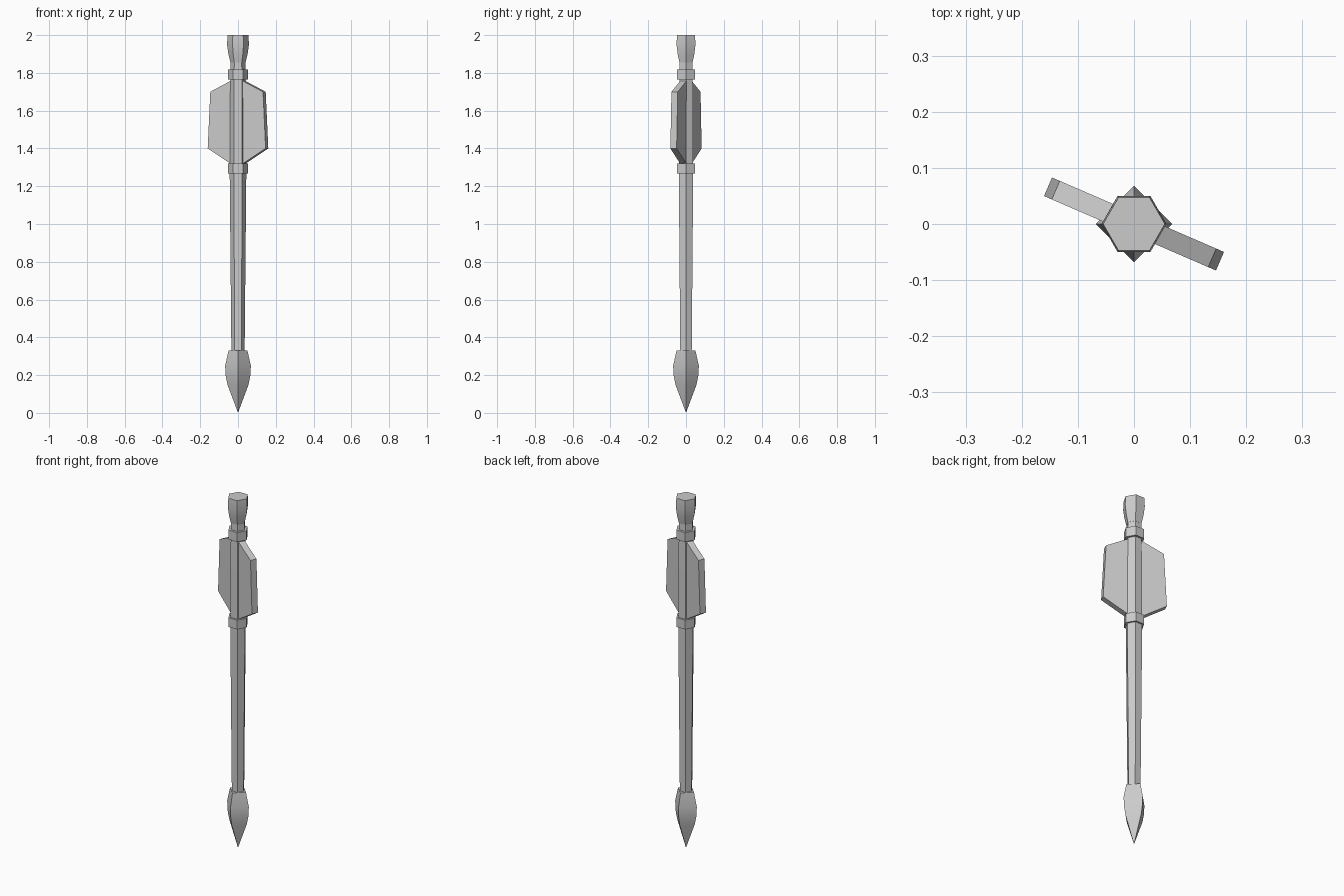
import bpy, bmesh, math

if "Cube" in bpy.data.objects:
    bpy.data.objects.remove(bpy.data.objects["Cube"])

grey = bpy.data.materials.new("plain grey")
grey.diffuse_color = (0.6, 0.6, 0.6, 1)
grey.use_nodes = True
grey.node_tree.nodes["Principled BSDF"].inputs["Base Color"].default_value = grey.diffuse_color


def finish(name, bm, smooth=False):
    bmesh.ops.recalc_face_normals(bm, faces=bm.faces[:])
    me = bpy.data.meshes.new(name)
    bm.to_mesh(me)
    bm.free()
    me.materials.append(grey)
    ob = bpy.data.objects.new(name, me)
    bpy.context.collection.objects.link(ob)
    if smooth:
        bpy.ops.object.select_all(action='DESELECT')
        ob.select_set(True)
        bpy.context.view_layer.objects.active = ob
        bpy.ops.object.shade_smooth_by_angle(angle=math.radians(40))
    return ob


def turned(name, sides, profile, smooth=False):
    """Faceted column from (radius, z) pairs; radius 0 makes a point."""
    bm = bmesh.new()
    rings = []
    for r, z in profile:
        if r == 0:
            rings.append([bm.verts.new((0, 0, z))] * sides)
        else:
            rings.append([bm.verts.new((r * math.cos(2 * math.pi * i / sides),
                                        r * math.sin(2 * math.pi * i / sides), z))
                          for i in range(sides)])
    for a, b in zip(rings, rings[1:]):
        for i in range(sides):
            j = (i + 1) % sides
            bm.faces.new(list(dict.fromkeys((a[i], a[j], b[j], b[i]))))
    for ring in (rings[0], rings[-1]):
        if ring[0] is not ring[1]:
            bm.faces.new(ring)
    return finish(name, bm, smooth)


# four-sided pointed tip
turned("tip", 4, [(0, 0), (0.056, 0.15), (0.066, 0.20), (0.068, 0.25), (0.05, 0.33)], True)

# tapered six-sided shaft, running through the fins up to the neck
turned("shaft", 6, [(0.035, 0.32), (0.044, 1.27), (0.044, 1.60), (0.039, 1.87)])

# collars above and below the fins
for name, z in (("lower_collar", 1.267), ("upper_collar", 1.765)):
    turned(name, 6, [(0.054, z), (0.054, z + 0.053)])

# flared end cap
turned("end_cap", 6, [(0.040, 1.855), (0.051, 1.90), (0.058, 1.95), (0.055, 2.0)], True)

# pair of flat fins, turned off the x axis
outline = [(0.02, 1.765), (0.152, 1.70), (0.167, 1.40), (0.02, 1.31)]
for name, turn in (("right_fin", -23.4), ("left_fin", 156.6)):
    bm = bmesh.new()
    front = [bm.verts.new((x, -0.018, z)) for x, z in outline]
    back = [bm.verts.new((x, 0.018, z)) for x, z in outline]
    bm.faces.new(front)
    bm.faces.new(back[::-1])
    for i in range(4):
        j = (i + 1) % 4
        bm.faces.new((front[i], back[i], back[j], front[j]))
    finish(name, bm).rotation_euler.z = math.radians(turn)
